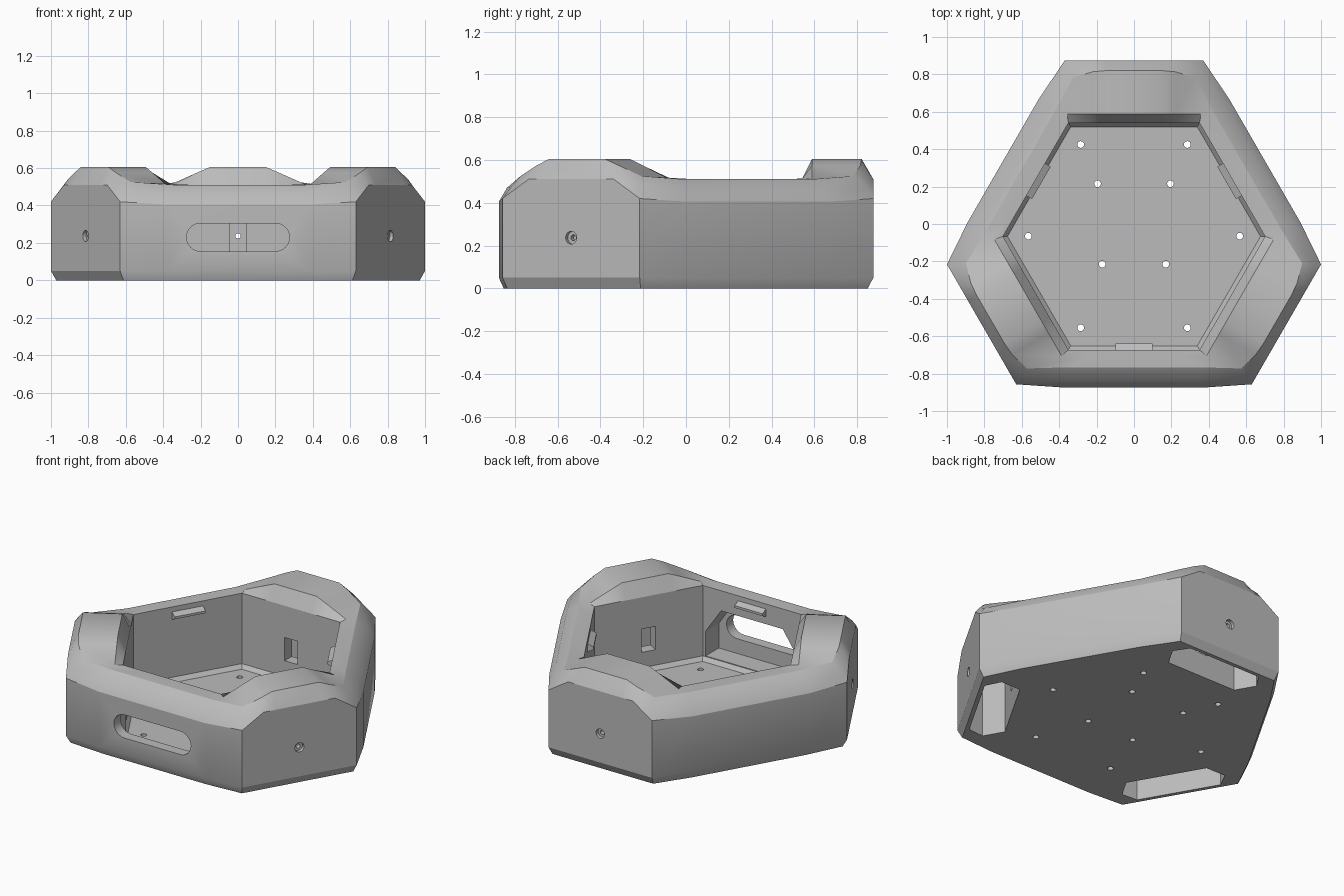
import bpy, bmesh, math
from mathutils import Vector

if "Cube" in bpy.data.objects:
    bpy.data.objects.remove(bpy.data.objects["Cube"])

CY = -0.066                       # centre of the threefold symmetry
FLOOR = 0.03

grey = bpy.data.materials.new("matte_grey")
grey.diffuse_color = (0.5, 0.5, 0.5, 1)
grey.use_nodes = True
grey.node_tree.nodes["Principled BSDF"].inputs["Base Color"].default_value = grey.diffuse_color


def place(deg, u, d, z):
    """Point at distance d along a side's normal, u along the side."""
    a = math.radians(deg)
    return Vector((d * math.cos(a) - u * math.sin(a),
                   CY + d * math.sin(a) + u * math.cos(a), z))


def make(name, bm):
    bmesh.ops.recalc_face_normals(bm, faces=bm.faces)
    me = bpy.data.meshes.new(name)
    bm.to_mesh(me)
    bm.free()
    me.materials.append(grey)
    ob = bpy.data.objects.new(name, me)
    bpy.context.collection.objects.link(ob)
    return ob


def loft(name, loops):
    """Closed solid skinned through equal-length point loops."""
    bm = bmesh.new()
    rings = [[bm.verts.new(p) for p in loop] for loop in loops]
    n = len(rings[0])
    for a, b in zip(rings, rings[1:]):
        for i in range(n):
            j = (i + 1) % n
            bm.faces.new((a[i], a[j], b[j], b[i]))
    bm.faces.new(rings[0])
    bm.faces.new(rings[-1])
    return make(name, bm)


def cut(body, cutter):
    mod = body.modifiers.new("cut", 'BOOLEAN')
    mod.operation = 'DIFFERENCE'
    mod.solver = 'EXACT'
    mod.object = cutter
    bpy.context.view_layer.objects.active = body
    bpy.ops.object.modifier_apply(modifier=mod.name)
    bpy.data.objects.remove(cutter)


def side_prism(name, deg, outline, d0, d1):
    """Prism through a side wall; outline is (u, z)."""
    return loft(name, [[place(deg, u, d, z) for u, z in outline] for d in (d0, d1)])


def circle(r, n=20, cx=0.0, cy=0.0):
    return [(cx + r * math.cos(2 * math.pi * i / n),
             cy + r * math.sin(2 * math.pi * i / n)) for i in range(n)]


# Wall sections from outside to inside as (u, d, z):
# outer top, chamfer, outer crest, inner crest, inner wall top
corner = [(.37, .941, .42), (.345, .905, .475), (.325, .85, .525),
          (.36, .655, .513), (.35, .607, .51)]
shoulder = [(.23, .941, .51), (.225, .92, .54), (.22, .88, .575),
            (.22, .655, .575), (.22, .607, .51)]
plateau = [(.15, .941, .51), (.15, .912, .56), (.15, .886, .605),
           (.15, .655, .605), (.15, .607, .51)]
straight = [(.38, .808, .405), (.37, .77, .47), (.35, .70, .51),
            (.25, .64, .51), (.25, .607, .51)]


def flip(section):
    return [(-u, d, z) for u, d, z in section]


stations = []
for k in range(3):
    short, long = 90 + 120 * k, 150 + 120 * k
    for sec in (flip(corner), flip(shoulder), flip(plateau), plateau, shoulder, corner):
        stations.append([place(short, *p) for p in sec])
    for sec in (flip(straight), straight):
        stations.append([place(long, *p) for p in sec])


def scaled(p, s, z):
    return Vector((p.x * s, CY + (p.y - CY) * s, z))


# Tray body: base, outer wall, crest, inner wall, floor
outer = [s[0] for s in stations]
inner = [s[4] for s in stations]
loops = [[scaled(p, .972, 0) for p in outer], [scaled(p, 1, .05) for p in outer]]
loops += [[s[i] for s in stations] for i in range(5)]
loops += [[scaled(p, 1, FLOOR + .025) for p in inner],
          [scaled(p, .965, FLOOR) for p in inner]]
body = loft("tray_body", loops)

# Pockets under the three raised corners, with inner window and screw hole
pocket = [(-.26, .89), (.26, .89), (.32, .80), (.25, .68), (-.25, .68), (-.32, .80)]
for k in range(3):
    deg = 90 + 120 * k
    cut(body, loft("pocket_cutter", [[place(deg, u, d, z) for u, d in pocket]
                                     for z in (-.05, .40)]))
    window = [(-.045, .155), (.045, .155), (.045, .305), (-.045, .305)]
    cut(body, side_prism("window_cutter", deg, window, .55, .72))
    cut(body, side_prism("screw_cutter", deg, circle(.014, cy=.237), .85, 1.0))
    cut(body, side_prism("countersink_cutter", deg, circle(.03, cy=.237), .92, 1.0))

# Front wall: inner recess and rounded slot
recess = [(-.33, .06), (.33, .06), (.33, .22), (.22, .38), (-.22, .38), (-.33, .22)]
cut(body, side_prism("recess_cutter", 270, recess, .55, .74))
slot = []
for i in range(26):
    a = math.pi * (i if i < 13 else i - 1) / 12 - math.pi / 2
    slot.append(((.20 if i < 13 else -.20) + .075 * math.cos(a), .23 + .075 * math.sin(a)))
cut(body, side_prism("slot_cutter", 270, slot, .70, .9))

# Mounting holes in the floor
holes = [(.285, .425), (.195, .215), (.565, -.065), (.17, -.215), (.285, -.555)]
for x, y in holes:
    for s in (-1, 1):
        cut(body, loft("hole_cutter", [[Vector((px, py, z)) for px, py in
                                        circle(.018, 16, s * x, y)] for z in (-.05, .1)]))

bpy.ops.object.select_all(action='DESELECT')
body.select_set(True)
bpy.context.view_layer.objects.active = body
bpy.ops.object.shade_smooth_by_angle(angle=math.radians(25))

# Snap ridges near the top of the long walls
ridge = [(.612, .425), (.572, .445), (.572, .46), (.612, .48)]
for k in range(3):
    loft("snap_ridge", [[place(150 + 120 * k, u, d, z) for d, z in ridge]
                        for u in (-.1, .1)])
